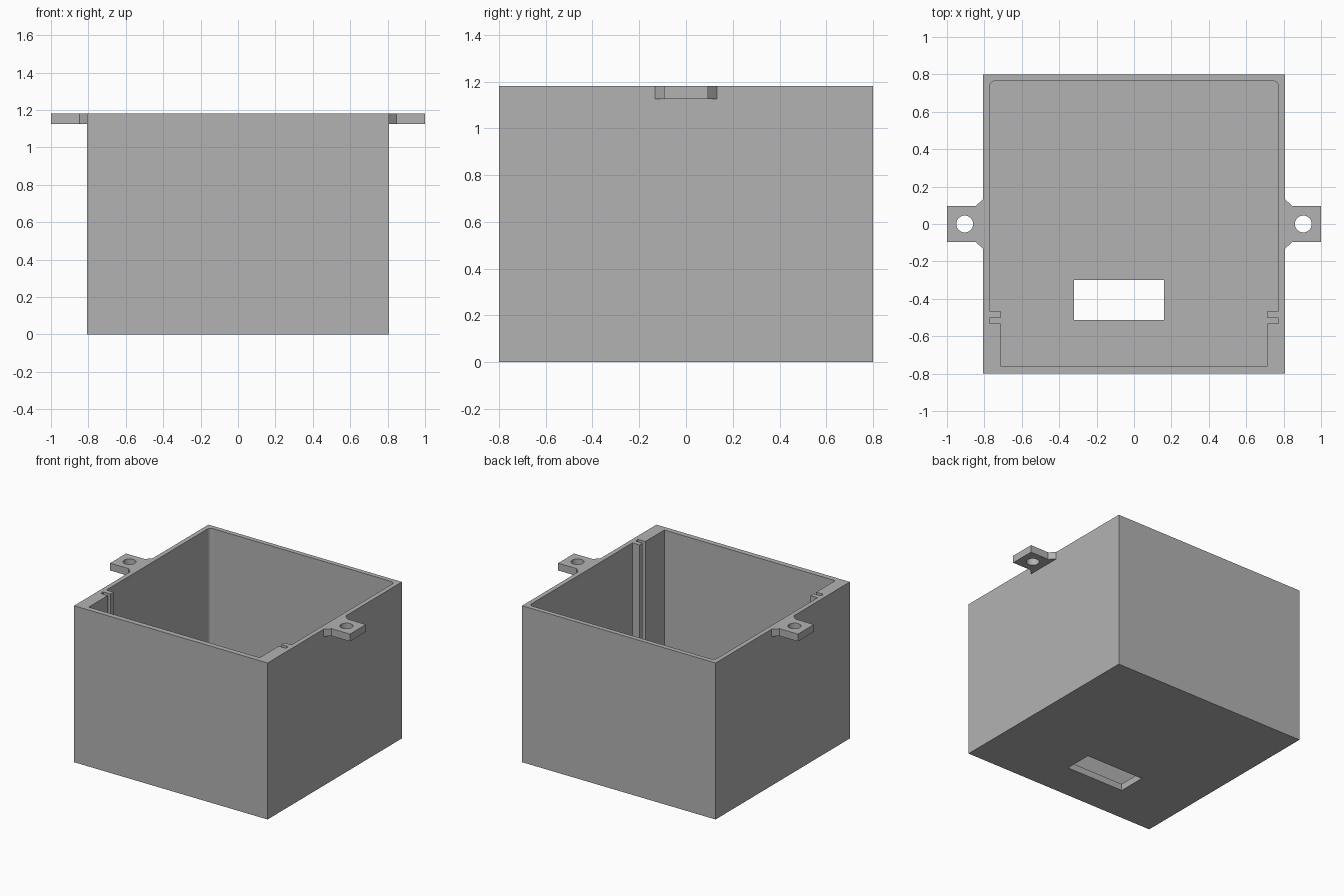
import bpy, bmesh
from math import sin, cos, pi

cube = bpy.data.objects.get("Cube")
if cube:
    bpy.data.objects.remove(cube, do_unlink=True)

grey = bpy.data.materials.new("grey_plastic")
grey.use_nodes = True
grey.diffuse_color = (0.45, 0.45, 0.45, 1)
grey.node_tree.nodes["Principled BSDF"].inputs["Base Color"].default_value = grey.diffuse_color

HX, HY, TOP = 0.807, 0.8, 1.18
FLOOR = 0.05


def prism(name, outline, z0, z1):
    """Extrude a flat outline from z0 to z1."""
    bm = bmesh.new()
    face = bm.faces.new([bm.verts.new((x, y, z0)) for x, y in outline])
    up = bmesh.ops.extrude_face_region(bm, geom=[face])["geom"]
    verts = [v for v in up if isinstance(v, bmesh.types.BMVert)]
    bmesh.ops.translate(bm, verts=verts, vec=(0, 0, z1 - z0))
    bmesh.ops.recalc_face_normals(bm, faces=bm.faces)
    mesh = bpy.data.meshes.new(name)
    bm.to_mesh(mesh)
    bm.free()
    mesh.materials.append(grey)
    ob = bpy.data.objects.new(name, mesh)
    bpy.context.collection.objects.link(ob)
    return ob


def rect(x0, x1, y0, y1):
    return [(x0, y0), (x1, y0), (x1, y1), (x0, y1)]


def cut(target, cutter):
    cutter.hide_render = True
    mod = target.modifiers.new(cutter.name, 'BOOLEAN')
    mod.operation = 'DIFFERENCE'
    mod.solver = 'EXACT'
    mod.object = cutter
    bpy.context.view_layer.objects.active = target
    bpy.ops.object.modifier_apply(modifier=mod.name)
    bpy.data.objects.remove(cutter, do_unlink=True)


# Inner cavity: thick front walls, a slot on each side, rounded back corners
WIDE, NARROW, BACK, R = 0.772, 0.713, 0.765, 0.03
half = [(NARROW, -0.76), (NARROW, -0.533), (WIDE, -0.533), (WIDE, -0.502),
        (NARROW, -0.502), (NARROW, -0.465), (WIDE, -0.465)]
half += [(WIDE - R + R * cos(a * pi / 8), BACK - R + R * sin(a * pi / 8)) for a in range(5)]
cavity_outline = half + [(-x, y) for x, y in reversed(half)]

# Open box with a window in its floor
box = prism("box", rect(-HX, HX, -HY, HY), 0, TOP)
cut(box, prism("cavity_cutter", cavity_outline, FLOOR, TOP + 0.1))
cut(box, prism("window_cutter", rect(-0.32, 0.16, -0.512, -0.3), -0.1, FLOOR + 0.1))

# Mounting ears with flared roots and screw holes
for side, label in ((1, "left"), (-1, "right")):
    ear_half = [(HX, 0.133), (0.847, 0.095), (1, 0.095)]
    outline = ear_half + [(x, -y) for x, y in reversed(ear_half)]
    ear = prism(label + "_mounting_ear", [(side * x, y) for x, y in outline], 1.125, TOP)
    hole = [(side * 0.905 + 0.045 * cos(i * pi / 16), 0.045 * sin(i * pi / 16)) for i in range(32)]
    cut(ear, prism("screw_hole_cutter", hole, 1, TOP + 0.1))
